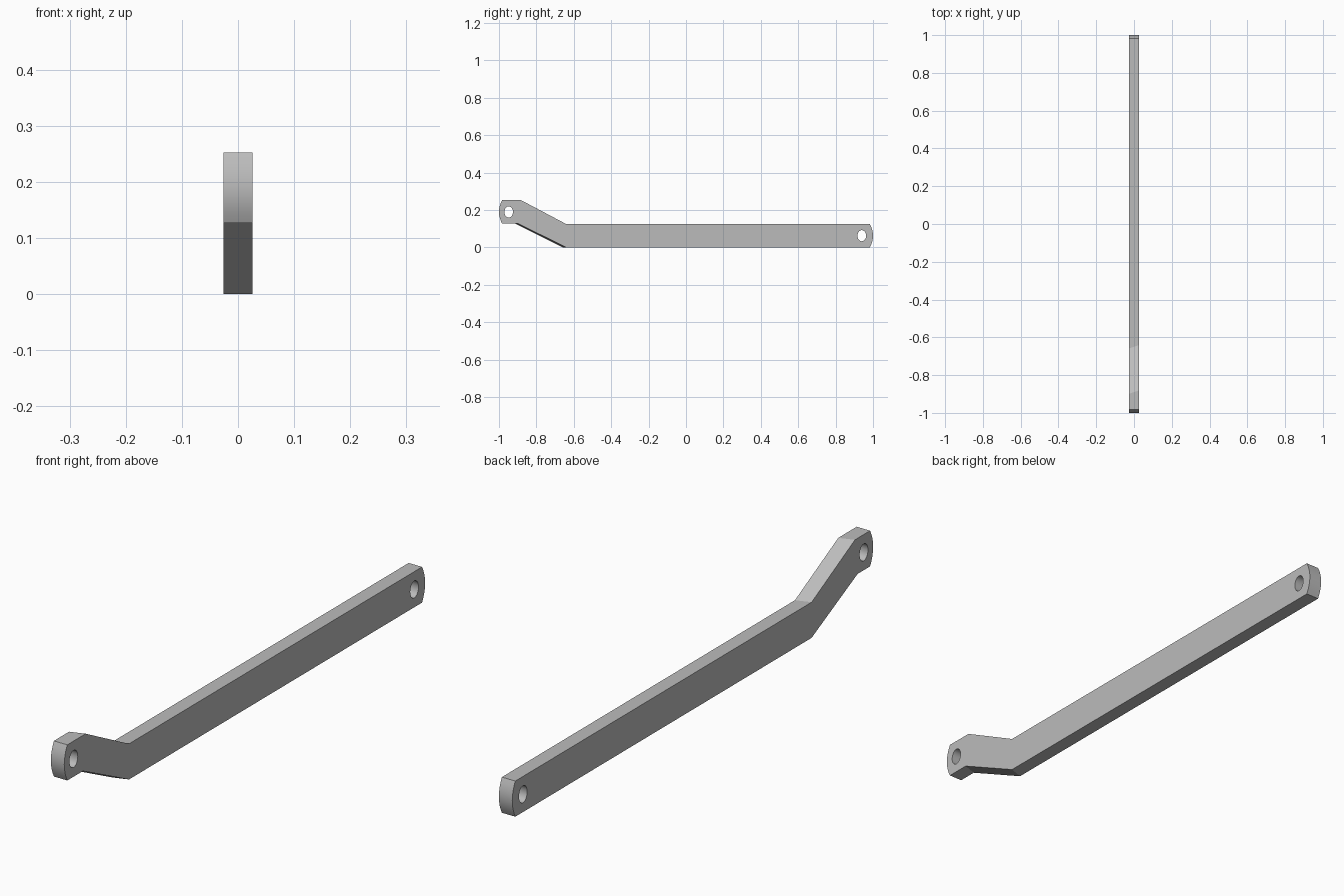
import bpy, bmesh, math

cube = bpy.data.objects.get("Cube")
if cube:
    bpy.data.objects.remove(cube, do_unlink=True)

HALF_W = 0.026   # half thickness of the bar
HEIGHT = 0.125   # bar depth
RISE = 0.127     # lift of the cranked end
SKEW = 0.009     # the bends run slightly across the bar

metal = bpy.data.materials.new("light grey metal")
metal.use_nodes = True
colour = (0.5, 0.5, 0.5, 1)
metal.diffuse_color = colour
metal.node_tree.nodes["Principled BSDF"].inputs["Base Color"].default_value = colour


def end_arc(side, z0, steps=8):
    """Shallow rounded end, as (y, z, skew) from bottom to top."""
    pts = []
    for i in range(steps + 1):
        t = 2 * i / steps - 1
        pts.append((side * (1 - 0.017 * t * t), z0 + HEIGHT * (t + 1) / 2, 0))
    return pts


def prism(name, profile, half):
    """Extrude a side profile across x."""
    bm = bmesh.new()
    rings = [[bm.verts.new((s * half, y + s * k, z)) for y, z, k in profile]
             for s in (-1, 1)]
    n = len(profile)
    for ring in rings:
        bm.faces.new(ring)
    for i in range(n):
        j = (i + 1) % n
        bm.faces.new((rings[0][i], rings[0][j], rings[1][j], rings[1][i]))
    bmesh.ops.recalc_face_normals(bm, faces=bm.faces)
    mesh = bpy.data.meshes.new(name)
    bm.to_mesh(mesh)
    bm.free()
    mesh.materials.append(metal)
    obj = bpy.data.objects.new(name, mesh)
    bpy.context.collection.objects.link(obj)
    return obj


# Cranked bar: straight run, sloped neck, raised end
profile = end_arc(1, 0)
profile += [(-0.65, HEIGHT, SKEW), (-0.89, HEIGHT + RISE, SKEW)]
profile += end_arc(-1, RISE)[::-1]
profile += [(-0.905, RISE, SKEW), (-0.65, 0, SKEW)]
bar = prism("link_bar", profile, HALF_W)

# Pin holes through both ends
for name, y, z in (("front_hole", -0.948, RISE + HEIGHT / 2),
                   ("rear_hole", 0.94, HEIGHT / 2)):
    ring = [(y + 0.023 * math.cos(a), z + 0.03 * math.sin(a), 0)
            for a in (2 * math.pi * i / 20 for i in range(20))]
    cutter = prism(name + "_cutter", ring, HALF_W * 2)
    cutter.hide_render = True
    cut = bar.modifiers.new(name, "BOOLEAN")
    cut.operation = "DIFFERENCE"
    cut.solver = "EXACT"
    cut.object = cutter
    bpy.context.view_layer.objects.active = bar
    bpy.ops.object.modifier_apply(modifier=cut.name)
    bpy.data.objects.remove(cutter, do_unlink=True)

# Smooth the curved ends and hole walls, keep the edges crisp
bpy.ops.object.select_all(action="DESELECT")
bar.select_set(True)
bpy.context.view_layer.objects.active = bar
bpy.ops.object.shade_smooth_by_angle(angle=math.radians(25))
